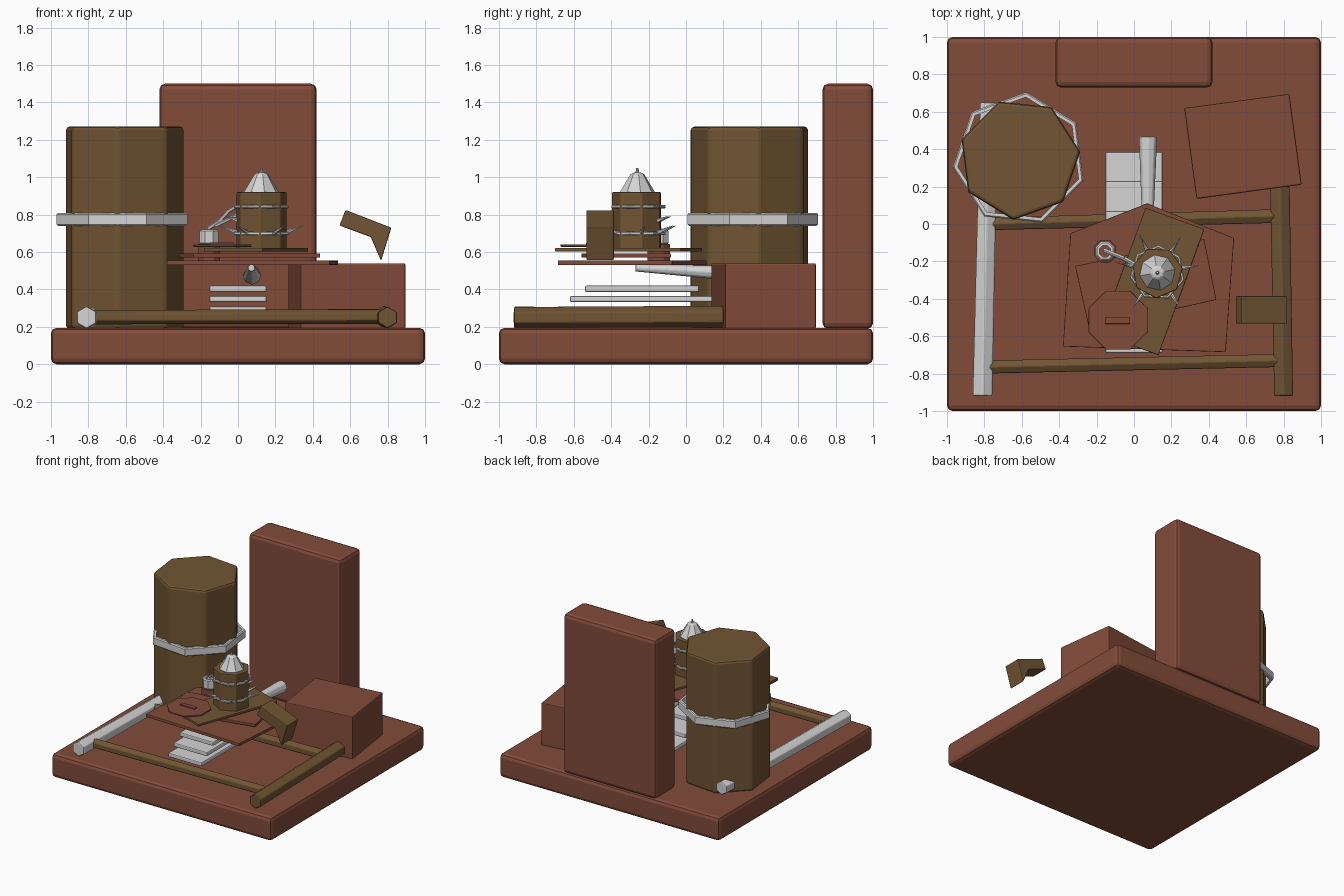
import bpy, bmesh, math
from mathutils import Vector, Matrix

if "Cube" in bpy.data.objects:
    bpy.data.objects.remove(bpy.data.objects["Cube"])


def material(name, rgb):
    m = bpy.data.materials.new(name)
    m.diffuse_color = (*rgb, 1)
    m.use_nodes = True
    m.node_tree.nodes["Principled BSDF"].inputs["Base Color"].default_value = m.diffuse_color
    return m


RED = material("red_clay", (0.225, 0.072, 0.042))
BROWN = material("brown_wood", (0.165, 0.09, 0.033))
SILVER = material("pale_metal", (0.66, 0.66, 0.66))


def finish(name, bm, mat, bevel=0.0):
    bmesh.ops.recalc_face_normals(bm, faces=bm.faces)
    me = bpy.data.meshes.new(name)
    bm.to_mesh(me)
    bm.free()
    me.materials.append(mat)
    ob = bpy.data.objects.new(name, me)
    bpy.context.collection.objects.link(ob)
    if bevel:
        mod = ob.modifiers.new("bevel", 'BEVEL')
        mod.width = bevel
        mod.segments = 2
        mod.limit_method = 'ANGLE'
    return ob


def prism(name, pts, lo, hi, mat, bevel=0.004, to3d=lambda a, b, h: (a, b, h)):
    """Extrude a flat outline between two heights."""
    bm = bmesh.new()
    face = bm.faces.new([bm.verts.new(to3d(a, b, lo)) for a, b in pts])
    new = bmesh.ops.extrude_face_region(bm, geom=[face])["geom"]
    move = Vector(to3d(0, 0, hi)) - Vector(to3d(0, 0, lo))
    bmesh.ops.translate(bm, vec=move, verts=[v for v in new if isinstance(v, bmesh.types.BMVert)])
    return finish(name, bm, mat, bevel)


def rect(cx, cy, w, d, deg=0):
    r = Matrix.Rotation(math.radians(deg), 2)
    out = []
    for sx, sy in ((-1, -1), (1, -1), (1, 1), (-1, 1)):
        p = r @ Vector((sx * w / 2, sy * d / 2))
        out.append((cx + p.x, cy + p.y))
    return out


def ngon(cx, cy, r, n, deg):
    return [(cx + r * math.cos(math.radians(deg) + i * math.tau / n),
             cy + r * math.sin(math.radians(deg) + i * math.tau / n)) for i in range(n)]


def rod(name, a, b, r1, r2, mat, sides=6, bevel=0.0):
    """Tapered rod between two points."""
    a, b = Vector(a), Vector(b)
    d = b - a
    m = Matrix.Translation((a + b) / 2) @ d.to_track_quat('Z', 'Y').to_matrix().to_4x4()
    bm = bmesh.new()
    bmesh.ops.create_cone(bm, cap_ends=True, segments=sides, radius1=r1, radius2=r2,
                          depth=d.length, matrix=m)
    return finish(name, bm, mat, bevel)


def lathe(name, profile, centre, n, deg, mat, closed=False):
    """Spin an (r, z) profile; closed profiles give rings."""
    bm = bmesh.new()
    rings = [[bm.verts.new((x, y, z)) for x, y in ngon(*centre, r, n, deg)] for r, z in profile]
    pairs = list(zip(rings, rings[1:]))
    if closed:
        pairs.append((rings[-1], rings[0]))
    else:
        bm.faces.new(rings[0])
        bm.faces.new(rings[-1])
    for p, q in pairs:
        for i in range(n):
            j = (i + 1) % n
            bm.faces.new((p[i], p[j], q[j], q[i]))
    return finish(name, bm, mat)


def ring(name, centre, r_out, r_in, lo, hi, n, deg, mat):
    e = min(0.008, (hi - lo) / 4)
    prof = [(r_in, lo), (r_out - e, lo), (r_out, lo + e), (r_out, hi - e), (r_out - e, hi), (r_in, hi)]
    return lathe(name, prof, centre, n, deg, mat, True)


# Large blocks: floor, back slab and side crate
prism("floor_slab", rect(0, 0, 2, 2), 0, 0.195, RED, 0.03)
prism("back_slab", rect(0, 0.865, 0.84, 0.27), 0.19, 1.5, RED, 0.03)
prism("side_crate", rect(0.5825, 0.415, 0.567, 0.49, 7.7), 0.19, 0.54, RED, 0.008)

# Big barrel with a hoop turned half a side
barrel = (-0.612, 0.347)
prism("barrel", ngon(*barrel, 0.327, 7, 7), 0.19, 1.27, BROWN, 0.018)
ring("barrel_hoop", barrel, 0.36, 0.333, 0.74, 0.81, 7, 7 + 180 / 7, SILVER)

# Border of pipe and logs
rod("left_pipe", (-0.81, -0.92, 0.25), (-0.775, 0.65, 0.25), 0.06, 0.055, SILVER, 6, 0.008)
rod("right_log", (0.80, -0.92, 0.25), (0.78, 0.2, 0.255), 0.058, 0.06, BROWN, 6, 0.008)
rod("front_log", (-0.80, -0.765, 0.252), (0.78, -0.73, 0.255), 0.04, 0.04, BROWN, 6, 0.006)
rod("rear_log", (-0.78, 0.0, 0.252), (0.75, 0.042, 0.255), 0.038, 0.042, BROWN, 6, 0.006)

# Stepped stack of plates under the table
for i, (y0, y1, z) in enumerate(((-0.69, 0.385, 0.275), (-0.62, 0.23, 0.332), (-0.54, 0.07, 0.386))):
    prism(f"step_{i + 1}", rect(0, (y0 + y1) / 2, 0.305, y1 - y0), z, z + 0.034, SILVER, 0.008)

# Tapered spout running back from beneath the table
rod("spout", (0.072, -0.27, 0.515), (0.075, 0.465, 0.475), 0.02, 0.05, SILVER, 8, 0.006)

# Table top and the plates laid over it
prism("table_top", [(0.07, 0.11), (0.535, -0.075), (0.49, -0.685), (-0.38, -0.655), (-0.34, -0.05)],
      0.53, 0.555, RED)
prism("turned_plate", [(-0.315, -0.225), (0.375, -0.08), (0.44, -0.405), (-0.24, -0.56)],
      0.57, 0.593, RED)
prism("board", rect(0.096, -0.307, 0.335, 0.717, -20), 0.603, 0.622, BROWN)
prism("octagon_plate", ngon(-0.085, -0.515, 0.17, 8, 22.5), 0.628, 0.64, RED)
prism("plate_bar", rect(-0.088, -0.517, 0.135, 0.034), 0.638, 0.65, RED, 0.003)

# Small keg with hoops, lid and spikes
keg = (0.125, -0.26)
prism("keg", ngon(*keg, 0.138, 7, 10), 0.615, 0.92, BROWN, 0.006)
for i, z in enumerate((0.69, 0.832)):
    ring(f"keg_hoop_{i + 1}", keg, 0.15, 0.136, z, z + 0.02, 7, 10 + 180 / 7, SILVER)
lathe("keg_lid", [(0.097, 0.918), (0.088, 0.932), (0.038, 1.015), (0.028, 1.022), (0.01, 1.026), (0.006, 1.05)],
      keg, 8, 10, SILVER)
for i, deg in enumerate((10, 57, 115, 166, 235, 303)):
    a = math.radians(deg)
    c, s = math.cos(a), math.sin(a)
    for j, (z0, z1, r) in enumerate(((0.70, 0.74, 0.225), (0.765, 0.79, 0.195))):
        if j == 0 or i in (1, 2, 3):
            rod(f"keg_spike_{i + 1}_{j + 1}", (keg[0] + 0.12 * c, keg[1] + 0.12 * s, z0),
                (keg[0] + r * c, keg[1] + r * s, z1), 0.013, 0.002, SILVER, 5)

# Open cup with two linking rods to the keg
cup = (-0.155, -0.145)
ring("cup", cup, 0.055, 0.033, 0.64, 0.72, 8, 22.5, SILVER)
prism("cup_saucer", ngon(*cup, 0.065, 8, 22.5), 0.553, 0.642, RED)
path = [(-0.16, -0.14, 0.725), (-0.10, -0.165, 0.765), (-0.05, -0.185, 0.82), (0.01, -0.22, 0.855)]
for i, (p, q) in enumerate(zip(path, path[1:])):
    rod(f"link_rod_{i + 1}", p, q, 0.011, 0.011, SILVER, 5)
rod("link_brace", (-0.12, -0.16, 0.74), (0.0, -0.21, 0.80), 0.01, 0.01, SILVER, 5)

# Bent bracket at the right of the table
prism("bent_bracket", [(0.575, 0.825), (0.82, 0.73), (0.765, 0.553), (0.71, 0.68), (0.542, 0.742)],
      -0.533, -0.385, BROWN, 0.006, lambda a, b, h: (a, h, b))
